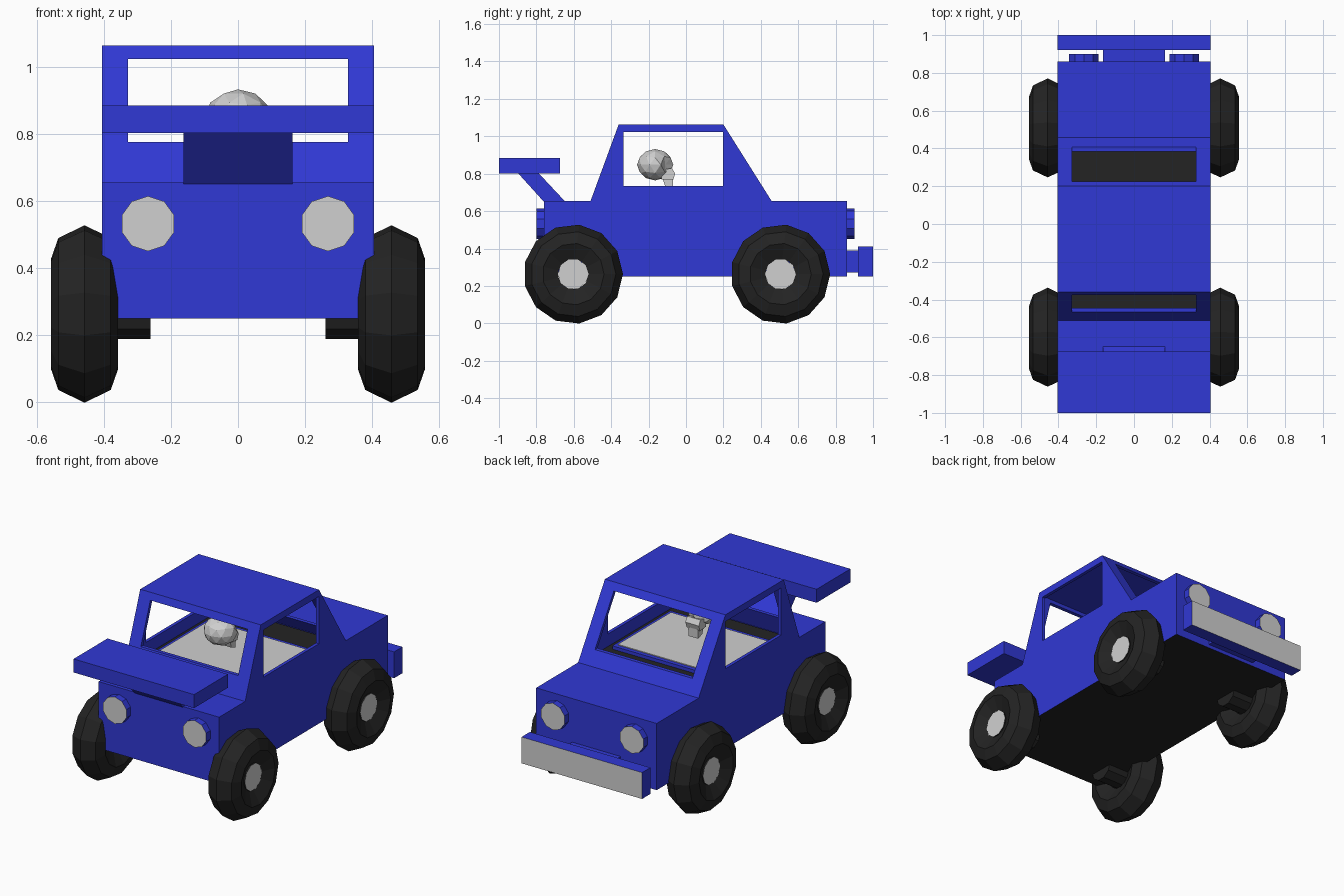
import bpy, bmesh, math
from mathutils import Vector, Matrix

if "Cube" in bpy.data.objects:
    bpy.data.objects.remove(bpy.data.objects["Cube"])


def material(name, rgb):
    m = bpy.data.materials.new(name)
    m.diffuse_color = (*rgb, 1)
    m.use_nodes = True
    m.node_tree.nodes["Principled BSDF"].inputs["Base Color"].default_value = m.diffuse_color
    return m


BLUE = material("blue paint", (0.03, 0.04, 0.66))
BLACK = material("black rubber", (0.017, 0.017, 0.017))
GREY = material("light grey", (0.63, 0.63, 0.63))


def finish(name, bm, mats, rule=None):
    bmesh.ops.recalc_face_normals(bm, faces=bm.faces[:])
    me = bpy.data.meshes.new(name)
    for m in mats:
        me.materials.append(m)
    if rule:
        bm.normal_update()
        for f in bm.faces:
            f.material_index = 1 if rule(f) else 0
    bm.to_mesh(me)
    bm.free()
    ob = bpy.data.objects.new(name, me)
    bpy.context.collection.objects.link(ob)
    return ob


def prism(name, pts, x0, x1, mats, rule=None):
    """Extrude a (y, z) outline along x."""
    bm = bmesh.new()
    face = bm.faces.new([bm.verts.new((x0, y, z)) for y, z in pts])
    ext = bmesh.ops.extrude_face_region(bm, geom=[face])["geom"]
    bmesh.ops.translate(bm, vec=(x1 - x0, 0, 0),
                        verts=[v for v in ext if isinstance(v, bmesh.types.BMVert)])
    return finish(name, bm, mats, rule)


def box(name, x, y, z, mats, rule=None):
    return prism(name, [(y[0], z[0]), (y[1], z[0]), (y[1], z[1]), (y[0], z[1])],
                 x[0], x[1], mats, rule)


def cylinder(name, loc, radius, depth, axis, sides, mats, rule=None):
    bm = bmesh.new()
    rot = Vector((0, 0, 1)).rotation_difference(Vector(axis)).to_matrix().to_4x4()
    bmesh.ops.create_cone(bm, cap_ends=True, segments=sides, radius1=radius,
                          radius2=radius, depth=depth, matrix=Matrix.Translation(loc) @ rot)
    return finish(name, bm, mats, rule)


# Lower body, with a black underside
W = 0.405
box("body", (-W, W), (-0.76, 0.86), (0.25, 0.655), [BLUE, BLACK],
    lambda f: f.normal.z < -0.5)

# Hollow cabin with open windows
cabin = prism("cabin", [(-0.51, 0.655), (0.457, 0.655), (0.20, 1.063), (-0.36, 1.063)],
              -W, W, [BLUE])
cutters = [
    prism("cabin_hollow_cutter", [(-0.508, 0.60), (0.468, 0.60), (0.191, 1.04), (-0.346, 1.04)],
          -0.385, 0.385, [BLUE]),
    box("side_window_cutter", (-0.6, 0.6), (-0.333, 0.198), (0.735, 1.022), [BLUE]),
    box("front_window_cutter", (-0.327, 0.327), (-0.6, -0.3), (0.775, 1.022), [BLUE]),
    box("back_window_cutter", (-0.327, 0.327), (0.15, 0.55), (0.735, 1.022), [BLUE]),
]
for c in cutters:
    mod = cabin.modifiers.new(c.name, "BOOLEAN")
    mod.operation = "DIFFERENCE"
    mod.solver = "EXACT"
    mod.object = c
    c.hide_render = True
    c.hide_set(True)

# Cabin floor: black mat, blue tray, grey panel
box("floor_mat", (-0.384, 0.384), (-0.475, 0.42), (0.65, 0.66), [BLACK])
box("floor_tray", (-0.345, 0.345), (-0.345, 0.215), (0.655, 0.68), [BLUE])
box("floor_panel", (-0.325, 0.325), (-0.32, 0.19), (0.68, 0.685), [GREY])

# Wing and its slanted strut
box("wing", (-W, W), (-1.0, -0.675), (0.802, 0.884), [BLUE])
prism("wing_strut", [(-0.76, 0.65), (-0.645, 0.65), (-0.79, 0.805), (-0.90, 0.805)],
      -0.163, 0.163, [BLUE])

# Bumper with grey face, and its mount
box("bumper", (-W, W), (0.92, 1.0), (0.25, 0.41), [BLUE, GREY],
    lambda f: f.normal.y > 0.5)
box("bumper_mount", (-0.163, 0.163), (0.85, 0.93), (0.272, 0.39), [BLUE])

# Wheel tyre cross-section: (radius, offset along the axle)
TYRE = [(0.08, 0.06), (0.165, 0.1), (0.228, 0.078), (0.266, 0.0),
        (0.228, -0.078), (0.165, -0.1), (0.08, -0.06)]


def tyre(name, cx, cy, cz, sides=13):
    bm = bmesh.new()
    rings = []
    for i in range(sides):
        a = 2 * math.pi * (i + 0.25) / sides
        rings.append([bm.verts.new((cx + o, cy + r * math.sin(a), cz - r * math.cos(a)))
                      for r, o in TYRE])
    n = len(TYRE)
    for i in range(sides):
        p, q = rings[i], rings[(i + 1) % sides]
        for j in range(n):
            k = (j + 1) % n
            bm.faces.new((p[j], p[k], q[k], q[j]))
    return finish(name, bm, [BLACK])


for s, side in ((-1, "left"), (1, "right")):
    for y, end in ((-0.603, "front"), (0.505, "back")):
        tag = f"{end}_{side}"
        tyre("tyre_" + tag, s * 0.457, y, 0.263)
        cylinder("hub_" + tag, (s * 0.495, y, 0.263), 0.082, 0.06, (1, 0, 0), 10,
                 [BLACK, GREY], lambda f, s=s: f.normal.x * s > 0.5)
        cylinder("axle_" + tag, (s * 0.365, y, 0.265), 0.08, 0.21, (1, 0, 0), 10, [BLACK])
    # Round lamps at both ends, with grey lenses
    cylinder("front_lamp_" + side, (s * 0.268, -0.775, 0.532), 0.082, 0.05, (0, 1, 0), 10,
             [BLUE, GREY], lambda f: f.normal.y < -0.9)
    cylinder("back_lamp_" + side, (s * 0.265, 0.875, 0.533), 0.082, 0.05, (0, 1, 0), 10,
             [BLUE, GREY], lambda f: f.normal.y > 0.9)

# Driver's skull: faceted cranium, cheeks with sockets, jaw facing the bumper
bm = bmesh.new()
bmesh.ops.create_icosphere(bm, subdivisions=2, radius=1,
                           matrix=Matrix.Translation((0, -0.165, 0.848))
                           @ Matrix.Diagonal((0.098, 0.097, 0.084, 1)))
for v in bm.verts:
    if v.co.y > -0.12:                      # narrow the face
        v.co.x *= 0.8
    for s in (-1, 1):                       # push in the eye sockets
        if (v.co - Vector((s * 0.035, -0.085, 0.845))).length < 0.03:
            v.co.y -= 0.025
finish("skull", bm, [GREY])
prism("skull_cheeks", [(-0.13, 0.77), (-0.07, 0.765), (-0.058, 0.80), (-0.075, 0.83),
                       (-0.13, 0.82)], -0.045, 0.045, [GREY])
prism("skull_jaw", [(-0.11, 0.73), (-0.07, 0.715), (-0.068, 0.77), (-0.125, 0.775)],
      -0.033, 0.033, [GREY])
